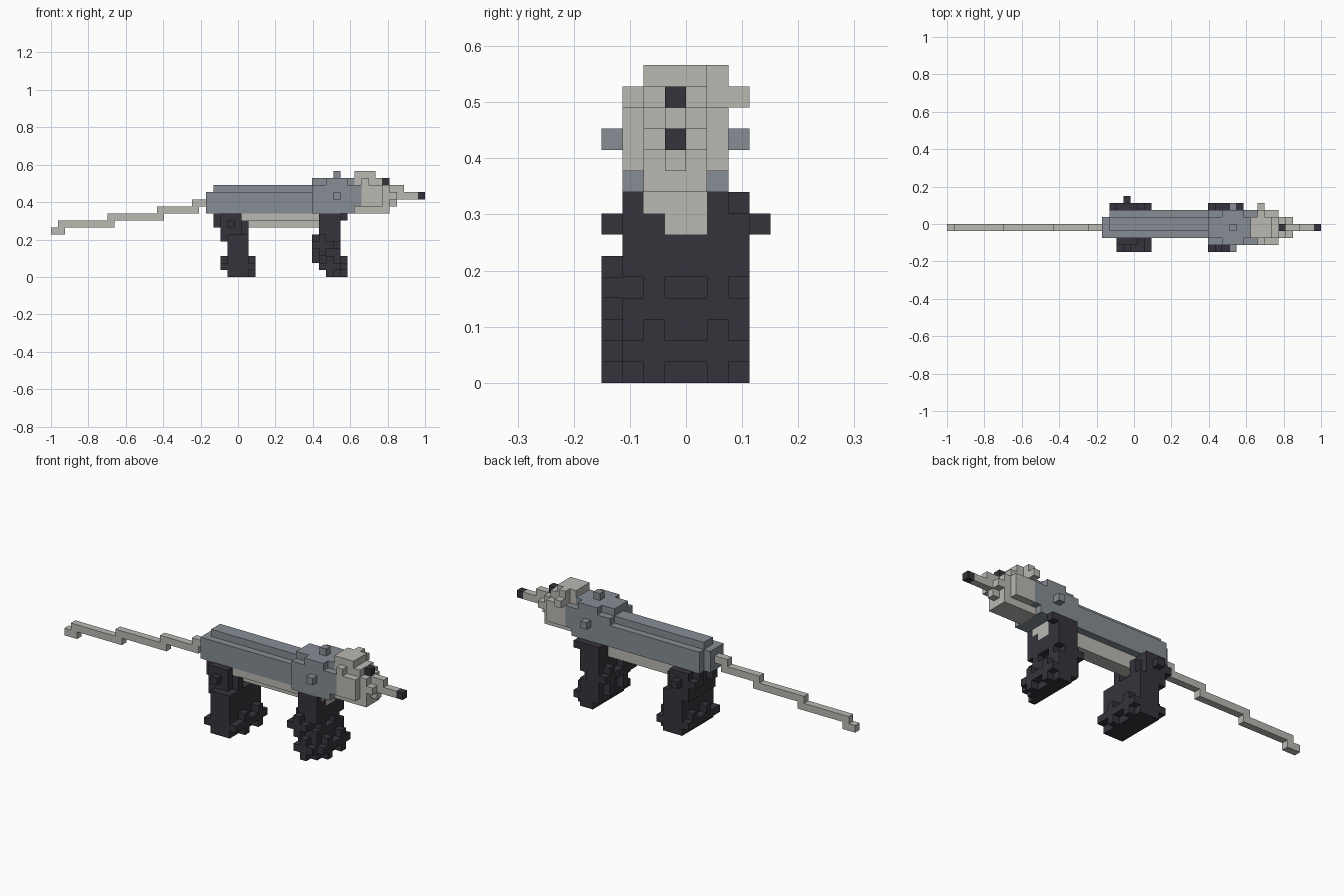
import bpy, bmesh

if "Cube" in bpy.data.objects:
    bpy.data.objects.remove(bpy.data.objects["Cube"], do_unlink=True)

V = 2 / 53  # edge length of one block


def material(name, rgb):
    m = bpy.data.materials.new(name)
    m.use_nodes = True
    m.diffuse_color = (*rgb, 1)
    m.node_tree.nodes["Principled BSDF"].inputs["Base Color"].default_value = (*rgb, 1)
    return m


PALE = material("pale fur", (0.49, 0.48, 0.45))
GREY = material("grey fur", (0.24, 0.27, 0.30))
DARK = material("dark fur", (0.037, 0.034, 0.044))

used = set()  # blocks already owned by a part


def box(i0, i1, j0, j1, k0, k1):
    """Set of block cells, inclusive ranges along x, y, z."""
    return {(i, j, k) for i in range(i0, i1 + 1)
            for j in range(j0, j1 + 1) for k in range(k0, k1 + 1)}


def ball(c, r):
    """Blocks inside an ellipsoid."""
    spans = [v for a, b in zip(c, r) for v in (int(a - b), int(a + b))]
    return {p for p in box(*spans)
            if sum(((p[n] - c[n]) / r[n]) ** 2 for n in range(3)) <= 1}


def build(name, cells, mat):
    """Skin a set of blocks, leaving out the faces between neighbours."""
    cells = cells - used
    used.update(cells)
    bm = bmesh.new()
    verts = {}

    def vert(p):
        if p not in verts:
            verts[p] = bm.verts.new((-1 + p[0] * V, (p[1] - 4) * V, p[2] * V))
        return verts[p]

    for c in sorted(cells):
        for axis in range(3):
            u, w = (axis + 1) % 3, (axis + 2) % 3
            for side in (0, 1):
                n = list(c)
                n[axis] += 2 * side - 1
                if tuple(n) in cells:
                    continue
                ring = []
                for a, b in ((0, 0), (1, 0), (1, 1), (0, 1)):
                    p = list(c)
                    p[axis] += side
                    p[u] += a
                    p[w] += b
                    ring.append(vert(tuple(p)))
                bm.faces.new(ring if side else ring[::-1])
    bmesh.ops.dissolve_limit(bm, angle_limit=0.01, verts=bm.verts[:], edges=bm.edges[:])
    mesh = bpy.data.meshes.new(name)
    bm.to_mesh(mesh)
    bm.free()
    mesh.materials.append(mat)
    bpy.context.collection.objects.link(bpy.data.objects.new(name, mesh))


# Tail stepping up to the rump
build("tail", box(0, 1, 3, 3, 6, 6) | box(1, 8, 3, 3, 7, 7) | box(8, 15, 3, 3, 8, 8)
      | box(15, 20, 3, 3, 9, 9) | box(20, 21, 3, 3, 10, 10), PALE)

# Trunk with a narrow back ridge, and the pale belly below
build("body", box(23, 36, 2, 5, 9, 11) | box(23, 36, 3, 4, 12, 12)
      | box(22, 22, 2, 4, 9, 11), GREY)
build("belly", box(27, 40, 2, 4, 8, 8) | box(27, 40, 3, 4, 7, 7), PALE)

# Shoulders with single blocks standing out at the top and sides
build("shoulders", box(37, 42, 1, 5, 9, 12) | box(37, 42, 2, 4, 13, 13)
      | box(39, 41, 1, 5, 13, 13) | box(43, 43, 1, 5, 10, 12)
      | box(40, 40, 3, 3, 14, 14) | box(40, 40, 0, 6, 11, 11), GREY)

# Nose and eye come before the head so that they own their blocks
build("nose", box(52, 52, 3, 3, 11, 11), DARK)
build("eye", box(47, 47, 3, 3, 13, 13), DARK)

# Rounded head, crown, ear and snout
build("head", ball((45, 3, 11), (3.4, 2.45, 2.45)) | box(43, 46, 2, 4, 9, 13)
      | box(43, 45, 2, 4, 14, 14) | box(44, 44, 5, 5, 13, 14)
      | box(44, 44, 6, 6, 13, 13) | box(47, 47, 2, 4, 9, 12)
      | box(48, 48, 3, 3, 10, 12) | box(48, 48, 2, 4, 11, 11)
      | {(46, 1, 12), (46, 5, 12), (46, 1, 10), (46, 5, 10), (44, 1, 13), (46, 2, 13)}, PALE)
build("snout", box(49, 49, 3, 3, 11, 12) | box(50, 51, 3, 3, 11, 11), PALE)


def cross(i, j, k):
    """Plus-shaped pad facing along x."""
    return box(i, i, j, j, k - 1, k + 1) | box(i, i, j - 1, j + 1, k, k)


def front_leg(j):
    return (box(38, 40, j - 1, j + 1, 5, 8) | box(38, 39, j - 1, j + 1, 2, 4)
            | box(38, 40, j - 1, j + 1, 1, 1) | box(39, 40, j - 1, j + 1, 0, 0)
            | cross(40, j, 3) | cross(41, j, 1) | box(37, 37, j, j, 2, 5)
            | box(37, 37, j - 1, j + 1, 4, 4) | box(38, 40, j - 1, j + 1, 2, 2))


def back_leg(j):
    return (box(24, 26, j - 1, j + 1, 5, 8) | box(25, 27, j - 1, j + 1, 3, 5)
            | box(27, 27, j, j, 6, 7) | box(25, 27, j - 1, j + 1, 0, 2)
            | box(24, 24, j, j, 1, 2) | box(24, 24, j - 1, j + 1, 1, 1)
            | cross(28, j, 1) | {(23, j, 7), (23, j, 8)})


# Legs, two blocks-and-a-half either side, with small knobs on the outside
build("right_front_leg", front_leg(2) | box(38, 40, 0, 0, 1, 1) | box(39, 39, 0, 0, 0, 2)
      | box(37, 39, 0, 0, 4, 4) | box(38, 38, 0, 0, 3, 5), DARK)
build("left_front_leg", front_leg(5) | {(41, 6, 8)}, DARK)
build("right_back_leg", back_leg(2) | box(25, 27, 0, 0, 0, 5) | box(24, 24, 0, 0, 1, 1)
      | {(28, 0, 1), (25, 0, 7)}, DARK)
build("left_back_leg", back_leg(5) | {(25, 7, 7), (23, 6, 7)}, DARK)
